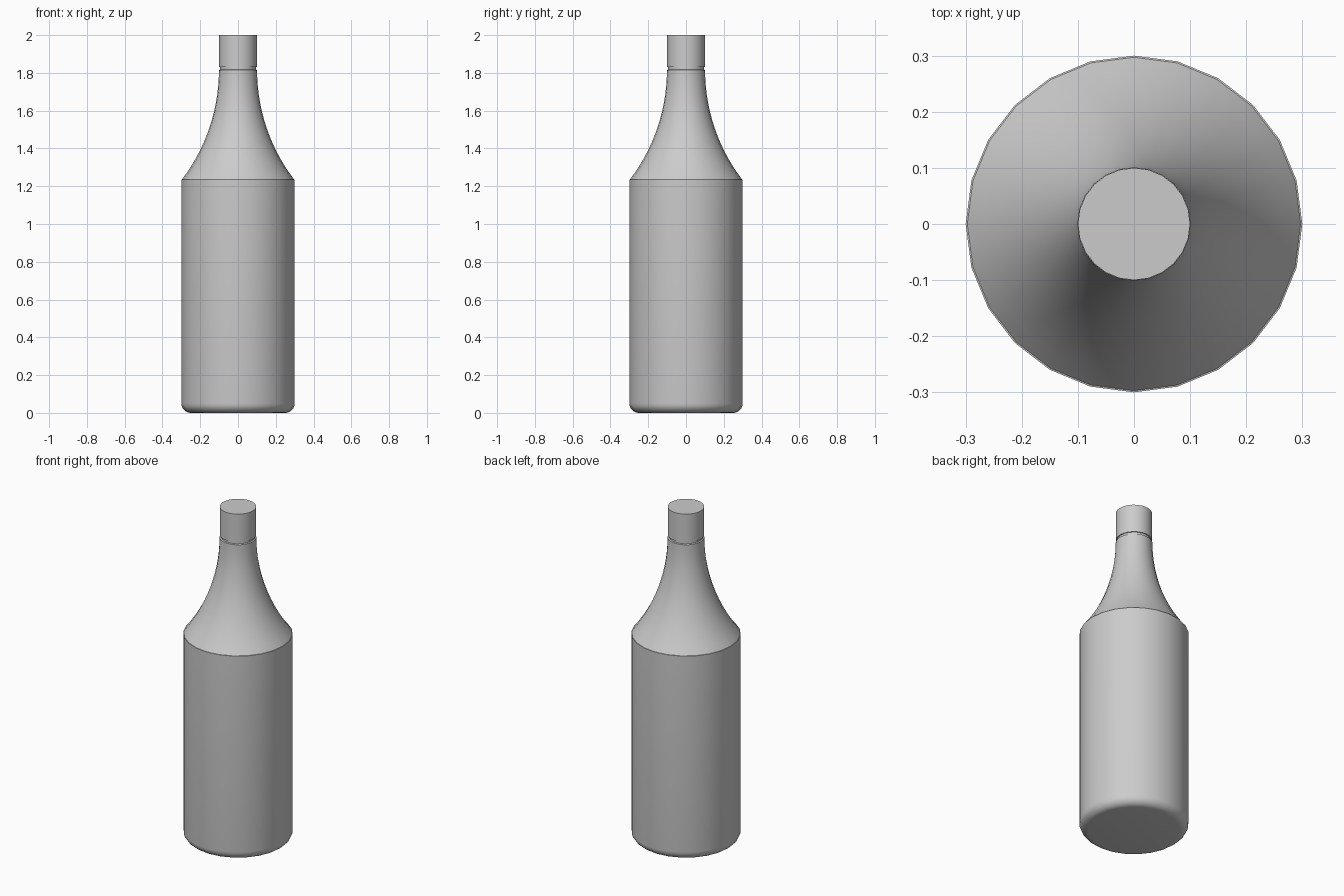
import bpy, bmesh, math

SIDES = 24

if "Cube" in bpy.data.objects:
    bpy.data.objects.remove(bpy.data.objects["Cube"], do_unlink=True)

grey = bpy.data.materials.new("plain grey")
grey.use_nodes = True
colour = (0.6, 0.6, 0.6, 1)
grey.diffuse_color = colour
grey.node_tree.nodes["Principled BSDF"].inputs["Base Color"].default_value = colour


def lathe(name, profile):
    """Turn (radius, height) points around z and close both ends."""
    bm = bmesh.new()
    rings = []
    for r, z in profile:
        angles = [2 * math.pi * i / SIDES for i in range(SIDES)]
        rings.append([bm.verts.new((r * math.cos(a), r * math.sin(a), z)) for a in angles])
    for low, high in zip(rings, rings[1:]):
        for i in range(SIDES):
            j = (i + 1) % SIDES
            bm.faces.new((low[i], low[j], high[j], high[i]))
    bm.faces.new(rings[0][::-1])
    bm.faces.new(rings[-1])
    mesh = bpy.data.meshes.new(name)
    bm.to_mesh(mesh)
    bm.free()
    obj = bpy.data.objects.new(name, mesh)
    bpy.context.collection.objects.link(obj)
    mesh.materials.append(grey)
    bpy.ops.object.select_all(action='DESELECT')
    obj.select_set(True)
    bpy.context.view_layer.objects.active = obj
    bpy.ops.object.shade_smooth_by_angle(angle=math.radians(30))
    return obj


def arc(cx, cz, radius, start, end, steps):
    """Points along a circular arc, angles in degrees."""
    angles = [math.radians(start + (end - start) * i / steps) for i in range(steps + 1)]
    return [(cx + radius * math.cos(a), cz + radius * math.sin(a)) for a in angles]


# Bottle: rounded base, straight body, concave shoulder, narrow lip under the cap
base = arc(0.25, 0.05, 0.05, -90, 0, 6)
shoulder = arc(1.055, 1.815, 0.954, 217.4, 180, 14)
lip = [(0.094, 1.818), (0.094, 1.84)]
lathe("bottle", base + [(0.3, 1.235)] + shoulder + lip)

# Cap
lathe("cap", [(0.1, 1.83), (0.1, 2.0)])
